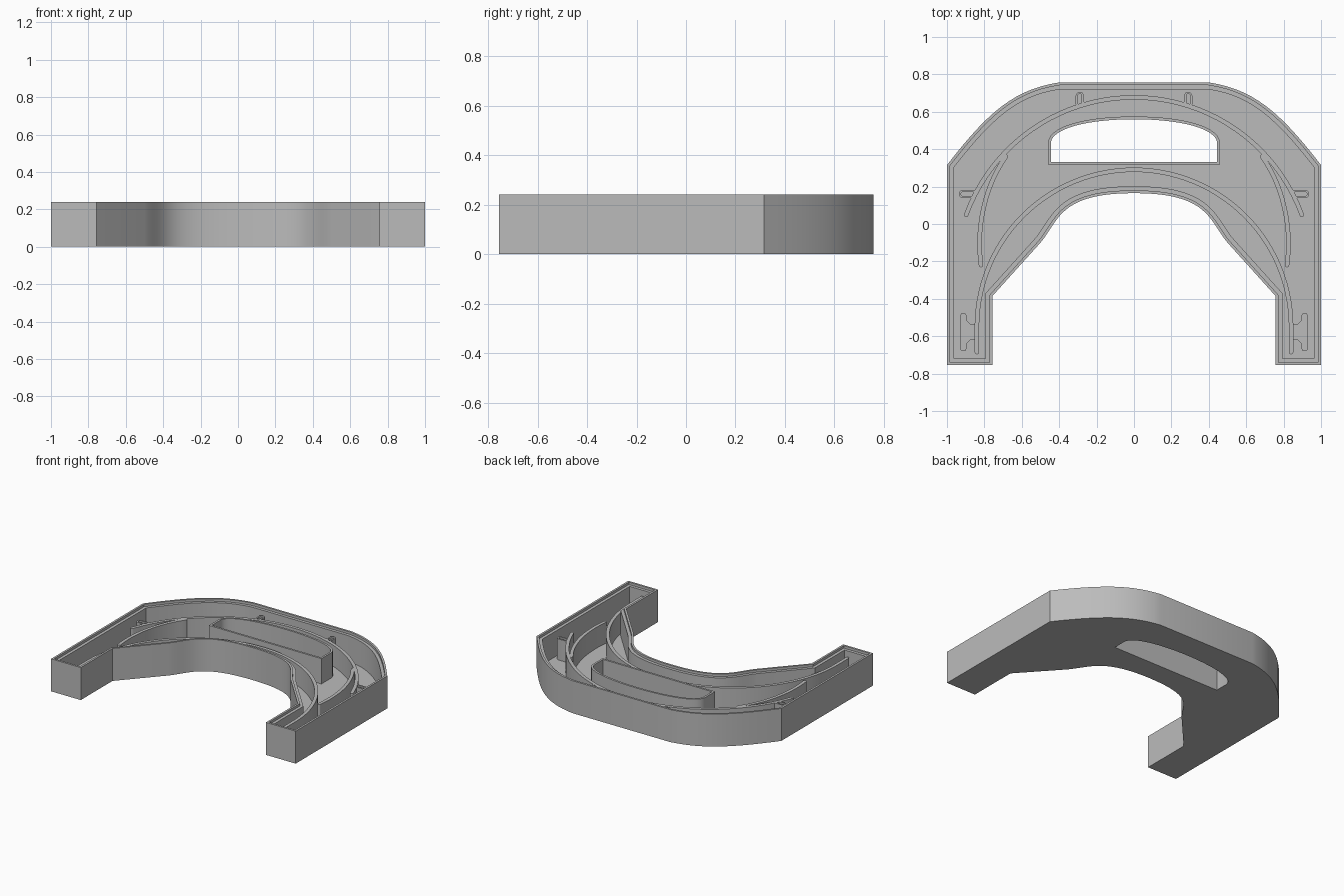
import bpy, bmesh, math
from mathutils import Vector

cube = bpy.data.objects.get("Cube")
if cube:
    bpy.data.objects.remove(cube, do_unlink=True)

HEIGHT, LEDGE, FLOOR, RIB = 0.24, 0.222, 0.035, 0.19

grey = bpy.data.materials.new("plain_grey")
grey.use_nodes = True
COLOUR = (0.5, 0.5, 0.5, 1)
grey.diffuse_color = COLOUR
grey.node_tree.nodes["Principled BSDF"].inputs["Base Color"].default_value = COLOUR


def bezier(a, b, c, d, n=14):
    a, b, c, d = map(Vector, (a, b, c, d))
    pts = []
    for i in range(n + 1):
        t = i / n
        s = 1 - t
        pts.append(a * s**3 + b * 3 * s * s * t + c * 3 * s * t * t + d * t**3)
    return pts


def arc(cx, cy, r, start, end, n=40):
    angles = [math.radians(start + (end - start) * i / n) for i in range(n + 1)]
    return [Vector((cx + r * math.cos(a), cy + r * math.sin(a))) for a in angles]


def mirrored(half):
    """Close a right-hand half outline with its reflection."""
    return half + [Vector((-p.x, p.y)) for p in reversed(half) if p.x > 1e-5]


def offset(pts, dist, closed=True):
    """Shift a polyline to its left with mitred corners."""
    out, n = [], len(pts)
    for i, p in enumerate(pts):
        before = pts[i - 1] if closed or i else None
        after = pts[(i + 1) % n] if closed or i < n - 1 else None
        d1 = (p - before).normalized() if before is not None else (after - p).normalized()
        d2 = (after - p).normalized() if after is not None else d1
        n1, n2 = Vector((-d1.y, d1.x)), Vector((-d2.y, d2.x))
        m = (n1 + n2).normalized()
        out.append(p + m * dist / max(m.dot(n1), 0.3))
    return out


def finish(bm, name):
    bmesh.ops.recalc_face_normals(bm, faces=bm.faces[:])
    mesh = bpy.data.meshes.new(name)
    bm.to_mesh(mesh)
    bm.free()
    mesh.materials.append(grey)
    obj = bpy.data.objects.new(name, mesh)
    bpy.context.collection.objects.link(obj)
    bpy.ops.object.select_all(action="DESELECT")
    obj.select_set(True)
    bpy.context.view_layer.objects.active = obj
    bpy.ops.object.shade_smooth_by_angle(angle=math.radians(25))
    return obj


def prism(name, pts, z0, z1):
    bm = bmesh.new()
    face = bm.faces.new([bm.verts.new((p.x, p.y, z0)) for p in pts])
    top = bmesh.ops.extrude_face_region(bm, geom=[face])["geom"]
    verts = [v for v in top if isinstance(v, bmesh.types.BMVert)]
    bmesh.ops.translate(bm, verts=verts, vec=(0, 0, z1 - z0))
    return finish(bm, name)


def rib(name, path, width, top=RIB):
    """Thin upright wall with round ends that follows a path."""
    def cap(p, direction):
        a = math.degrees(math.atan2(direction.y, direction.x))
        return arc(p.x, p.y, width / 2, a + 90, a - 90, 6)[1:-1]
    left, right = offset(path, width / 2, False), offset(path, -width / 2, False)
    pts = (left + cap(path[-1], path[-1] - path[-2])
           + right[::-1] + cap(path[0], path[0] - path[1]))
    return prism(name, pts, FLOOR - 0.005, top)


def loft(bm, sections):
    """Skin equal-length rings; return the first and last ring edges."""
    rings = [[bm.verts.new((p.x, p.y, z)) for p in pts] for pts, z in sections]
    n = len(rings[0])
    for low, high in zip(rings, rings[1:]):
        for i in range(n):
            j = (i + 1) % n
            bm.faces.new((low[i], low[j], high[j], high[i]))
    return [[bm.edges.get((r[i], r[(i + 1) % n])) for i in range(n)]
            for r in (rings[0], rings[-1])]


# Tray outline and handle opening
V = Vector
outer = mirrored(
    bezier((0, 0.165), (0.40, 0.165), (0.40, 0.02), (0.5, -0.1), 20)
    + [V((0.757, -0.385)), V((0.757, -0.755)), V((1, -0.755))]
    + bezier((1, 0.315), (0.78, 0.6), (0.64, 0.72), (0.4, 0.757)))
hole = mirrored(
    [V((0.445, 0.332))]
    + bezier((0.445, 0.43), (0.445, 0.51), (0.25, 0.56), (0, 0.56)))
lip, inside = offset(outer, 0.015), offset(outer, 0.037)
hole_wall = offset(hole, -0.015)

# Tray: floor, stepped rim wall and wall around the handle opening
bm = bmesh.new()
base_out, floor_out = loft(bm, [(outer, 0), (outer, HEIGHT), (lip, HEIGHT),
                                (lip, LEDGE), (inside, LEDGE), (inside, FLOOR)])
base_in, floor_in = loft(bm, [(hole, 0), (hole, LEDGE),
                              (hole_wall, LEDGE), (hole_wall, FLOOR)])
for edges in (base_out + base_in, floor_out + floor_in):
    bmesh.ops.triangle_fill(bm, edges=edges, use_beauty=True)
finish(bm, "tray")

# Long curved ribs
rib("back_arc_rib", arc(0, -0.278, 0.955, 20, 160), 0.024)
rib("front_arc_rib", [V((0.84, -0.685))] + arc(0, -0.55, 0.84, 0, 180, 56)
    + [V((-0.84, -0.685))], 0.024)

# Details repeated on both sides
tee = [V(p) for p in ((0.845, -0.54), (0.875, -0.535), (0.895, -0.515), (0.895, -0.49),
                      (0.903, -0.476), (0.922, -0.476), (0.931, -0.49))]
tee += [V((p.x, -1.156 - p.y)) for p in reversed(tee)]
side_rib = bezier((0.818, -0.22), (0.845, -0.02), (0.80, 0.2), (0.685, 0.36))
back_clip = [V((0.306, 0.64))] + arc(0.29, 0.685, 0.016, 0, 180, 10) + [V((0.274, 0.64))]
side_clip = [V((0.852, 0.144))] + arc(0.915, 0.16, 0.016, -90, 90, 10) + [V((0.852, 0.176))]

for side, s in (("left", 1), ("right", -1)):
    def flip(pts):
        return [V((p.x * s, p.y)) for p in pts]
    rib(side + "_side_rib", flip(side_rib), 0.024)
    rib(side + "_back_clip", flip(back_clip), 0.011)
    rib(side + "_side_clip", flip(side_clip), 0.011)
    prism(side + "_leg_bracket", flip(tee), FLOOR - 0.005, 0.08)
